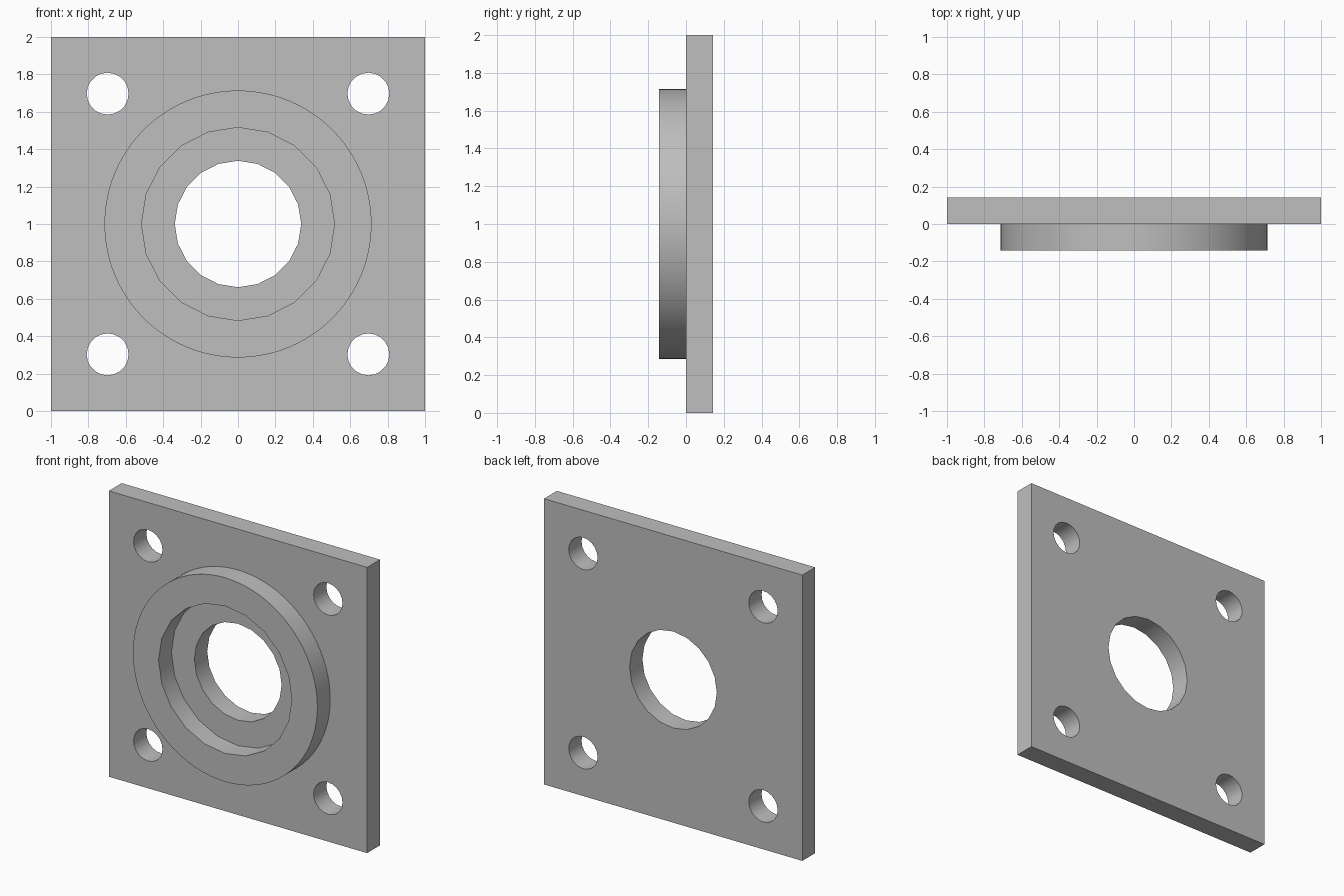
import bpy
import math

if "Cube" in bpy.data.objects:
    bpy.data.objects.remove(bpy.data.objects["Cube"], do_unlink=True)

HALF = 0.142          # plate thickness, also boss height
BOLT = 0.697          # bolt hole offset from the centre

steel = bpy.data.materials.new("plain grey metal")
steel.use_nodes = True
GREY = (0.52, 0.52, 0.52, 1)
steel.diffuse_color = GREY
steel.node_tree.nodes["Principled BSDF"].inputs["Base Color"].default_value = GREY


def disc(name, radius, y0, y1, x=0, z=1, sides=20):
    """Cylinder along y from y0 to y1."""
    bpy.ops.mesh.primitive_cylinder_add(
        vertices=sides, radius=radius, depth=y1 - y0,
        location=(x, (y0 + y1) / 2, z), rotation=(math.pi / 2, 0, 0))
    obj = bpy.context.object
    obj.name = name
    return obj


def combine(body, tool, operation):
    """Apply a boolean to the body and discard the tool."""
    tool.hide_render = True
    mod = body.modifiers.new(operation.lower(), "BOOLEAN")
    mod.operation, mod.solver, mod.object = operation, "EXACT", tool
    bpy.context.view_layer.objects.active = body
    bpy.ops.object.modifier_apply(modifier=mod.name)
    bpy.data.objects.remove(tool, do_unlink=True)


# Square plate
bpy.ops.mesh.primitive_cube_add(size=1, location=(0, HALF / 2, 1))
plate = bpy.context.object
plate.name = "flange_plate"
plate.scale = (2, HALF, 2)
bpy.ops.object.transform_apply(location=True, rotation=False, scale=True)

# Raised round boss on the front
combine(plate, disc("boss", 0.714, -HALF, HALF / 2, sides=80), "UNION")

# Counterbore down to the plate face, then the through hole
combine(plate, disc("counterbore", 0.516, -0.3, 0), "DIFFERENCE")
combine(plate, disc("centre_hole", 0.338, -0.3, 0.3), "DIFFERENCE")

# Four corner bolt holes
for sx in (-1, 1):
    for sz in (-1, 1):
        hole = disc("bolt_hole", 0.112, -0.3, 0.3, sx * BOLT, 1 + sz * BOLT)
        combine(plate, hole, "DIFFERENCE")

plate.data.materials.clear()
plate.data.materials.append(steel)
for face in plate.data.polygons:
    face.material_index = 0

bpy.ops.object.select_all(action="DESELECT")
plate.select_set(True)
bpy.context.view_layer.objects.active = plate
bpy.ops.object.shade_smooth_by_angle(angle=math.radians(30))
